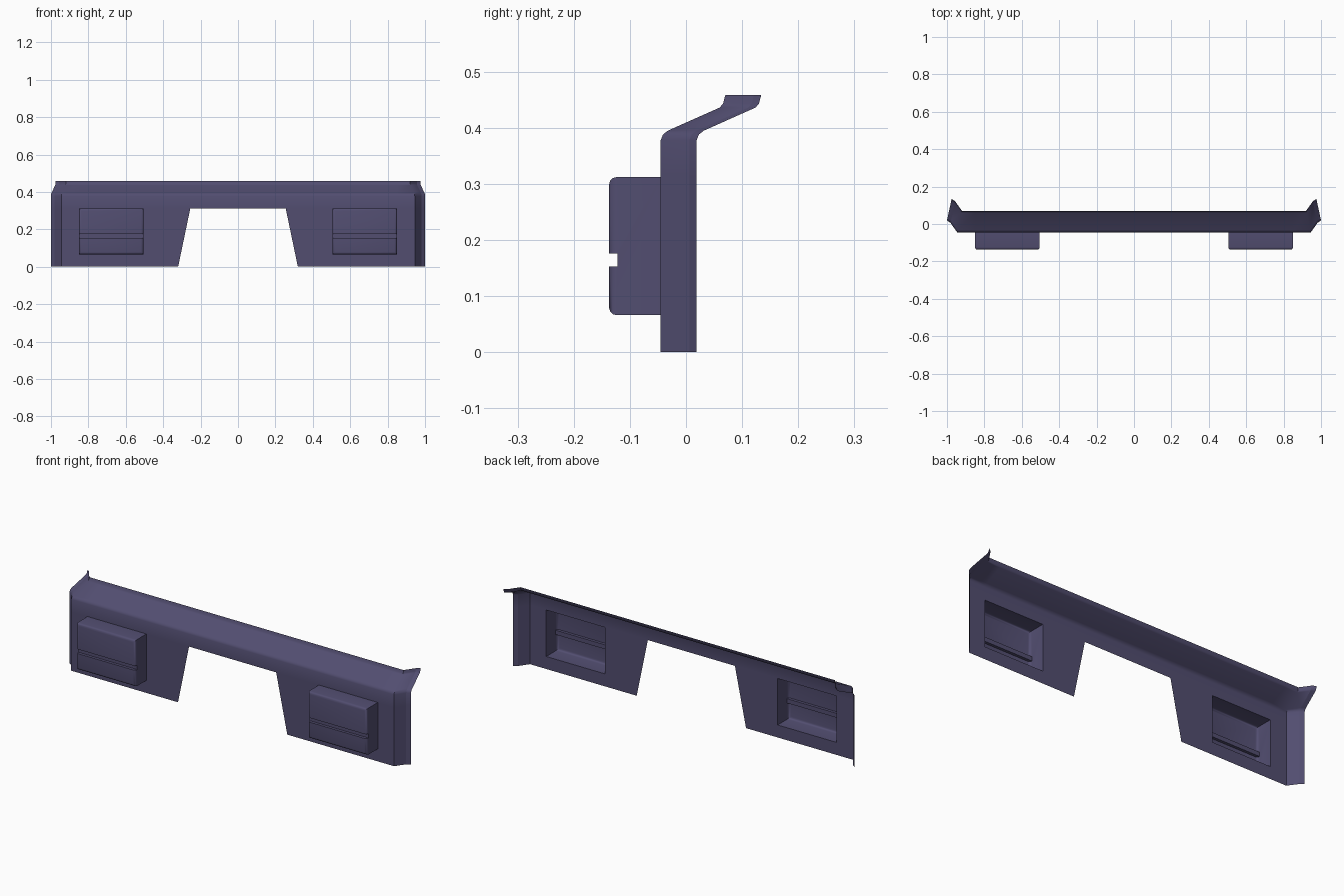
import bpy, bmesh

cube = bpy.data.objects.get("Cube")
if cube:
    bpy.data.objects.remove(cube, do_unlink=True)

paint = bpy.data.materials.new("muted_purple")
paint.use_nodes = True
paint.diffuse_color = (0.084, 0.075, 0.163, 1)
paint.node_tree.nodes["Principled BSDF"].inputs["Base Color"].default_value = paint.diffuse_color

FRONT = -0.045                       # front plane of the panel
CUT_TOP = 0.312                      # top of the middle cutout and the pockets
POCKET_LOW = 0.066
POCKET_IN, POCKET_OUT = 0.505, 0.85  # pocket sides


def finish(bm, name):
    mesh = bpy.data.meshes.new(name)
    bm.to_mesh(mesh)
    bm.free()
    obj = bpy.data.objects.new(name, mesh)
    bpy.context.collection.objects.link(obj)
    mesh.materials.append(paint)
    bpy.ops.object.select_all(action='DESELECT')
    obj.select_set(True)
    bpy.context.view_layer.objects.active = obj
    bpy.ops.object.shade_smooth_by_angle(angle=0.56)
    return obj


# Sheet panel: a bent profile swept across, with folded end flanges
profile = [(FRONT, 0), (FRONT, POCKET_LOW), (FRONT, CUT_TOP), (FRONT, 0.378),
           (-0.041, 0.388), (-0.032, 0.395), (0.06, 0.436), (0.066, 0.443), (0.07, 0.458)]


def half_row(y, z):
    """Points from the middle cutout to the outer flange edge."""
    cut = 0.32 - 0.065 * min(z / CUT_TOP, 1)
    fold = 0.945 - 0.025 * (y - FRONT) / 0.115
    return [(cut, y, z), (POCKET_IN, y, z), (POCKET_OUT, y, z), (fold, y, z),
            (fold + 0.036, y + 0.051, z), (fold + 0.055, y + 0.064, z)]


bm = bmesh.new()
rows = []
for y, z in profile:
    half = half_row(y, z)
    full = [(-x, b, c) for x, b, c in reversed(half)] + half
    rows.append([bm.verts.new(p) for p in full])

columns = len(rows[0])
middle = columns // 2 - 1
pockets = (middle - 2, middle + 2)
for r in range(len(rows) - 1):
    for c in range(columns - 1):
        if (c == middle and r < 2) or (c in pockets and r == 1):
            continue
        low, high = rows[r], rows[r + 1]
        bm.faces.new((low[c], low[c + 1], high[c + 1], high[c]))
    # crisp fold near the flange edge
    for c in (1, columns - 2):
        edge = bm.edges.get((rows[r][c], rows[r + 1][c]))
        edge.smooth = False
loose = [v for v in bm.verts if not v.link_faces]
bmesh.ops.delete(bm, geom=loose, context='VERTS')
finish(bm, "bent_panel")


# Hollow boxes with a horizontal groove, open at the back
def grooved_box(name, side):
    face, groove = -0.137, -0.122
    outline = [(FRONT, POCKET_LOW), (face, POCKET_LOW), (face, 0.153), (groove, 0.153),
               (groove, 0.176), (face, 0.176), (face, CUT_TOP), (FRONT, CUT_TOP)]
    bm = bmesh.new()
    ends = [[bm.verts.new((side * x, y, z)) for y, z in outline]
            for x in (POCKET_IN, POCKET_OUT)]
    n = len(outline)
    for i in range(n - 1):
        bm.faces.new((ends[0][i], ends[0][i + 1], ends[1][i + 1], ends[1][i]))
    for end in ends:
        bm.faces.new(end)
    bmesh.ops.recalc_face_normals(bm, faces=bm.faces[:])
    top = max(bm.faces, key=lambda f: f.calc_center_median().z)
    if top.normal.z < 0:
        bmesh.ops.reverse_faces(bm, faces=bm.faces[:])
    # round the front rim
    rim = []
    for e in bm.edges:
        a, b = (v.co for v in e.verts)
        at_front = max(a.y, b.y) < face + 0.001
        in_groove = all(0.15 < p.z < 0.18 for p in (a, b))
        if at_front and not in_groove:
            rim.append(e)
    bmesh.ops.bevel(bm, geom=rim, offset=0.013, segments=3, profile=0.5,
                    affect='EDGES', clamp_overlap=True)
    finish(bm, name)


grooved_box("left_grooved_box", 1)
grooved_box("right_grooved_box", -1)
